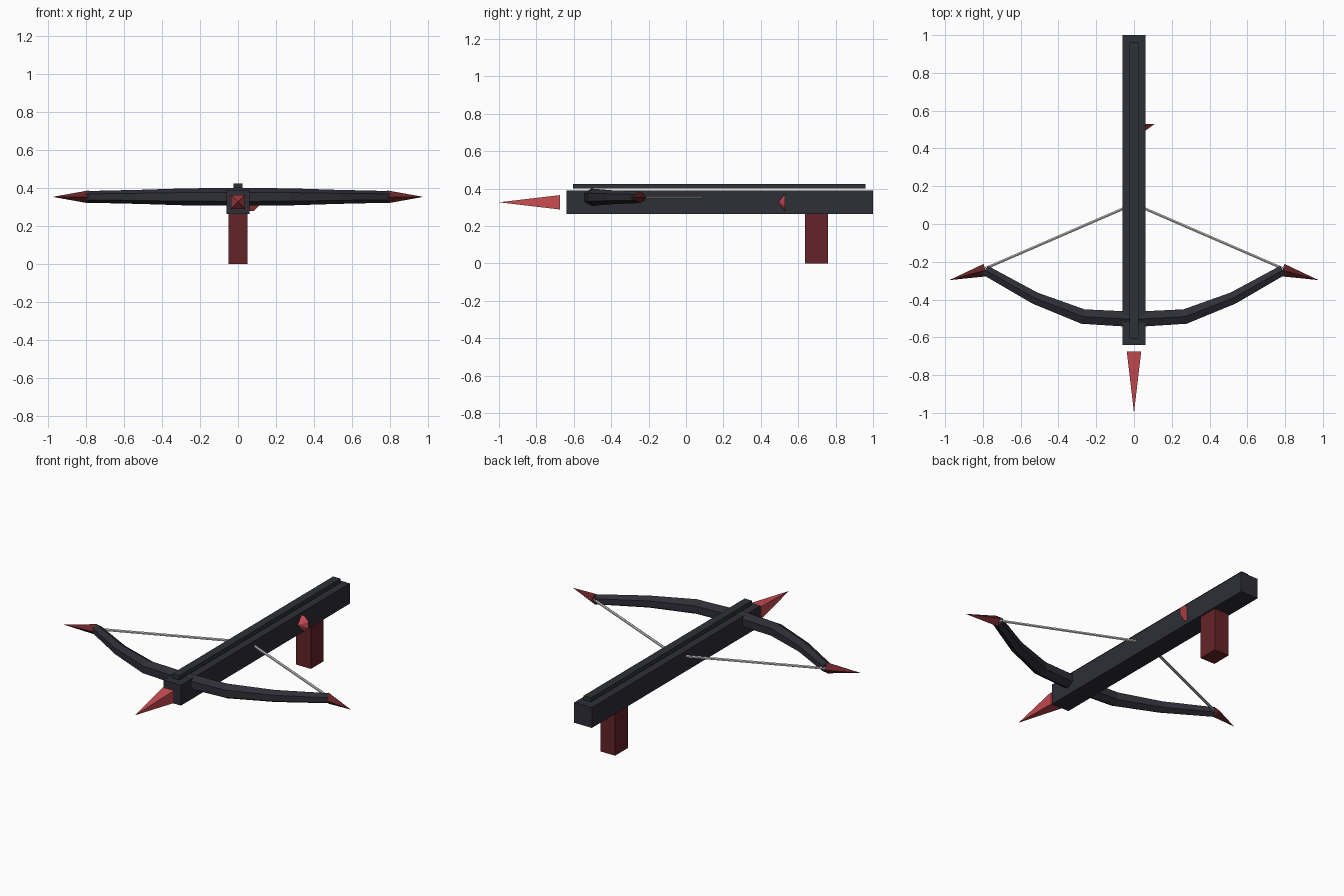
import bpy, bmesh, math
from mathutils import Vector, Matrix

if "Cube" in bpy.data.objects:
    bpy.data.objects.remove(bpy.data.objects["Cube"])


def srgb(h):
    out = []
    for i in (0, 2, 4):
        c = int(h[i:i + 2], 16) / 255
        out.append(c / 12.92 if c <= 0.04045 else ((c + 0.055) / 1.055) ** 2.4)
    return (*out, 1.0)


def material(name, h):
    m = bpy.data.materials.new(name)
    m.diffuse_color = srgb(h)
    m.use_nodes = True
    m.node_tree.nodes["Principled BSDF"].inputs["Base Color"].default_value = m.diffuse_color
    return m


CHARCOAL = material("charcoal", "2E2E37")
RAIL = material("dark slate", "2E3236")
MAROON = material("maroon", "652427")
RED = material("bright red", "C94C52")
GREY = material("string grey", "CFCFCF")


def finish(name, bm, mat):
    bmesh.ops.recalc_face_normals(bm, faces=bm.faces)
    me = bpy.data.meshes.new(name)
    bm.to_mesh(me)
    bm.free()
    me.materials.append(mat)
    ob = bpy.data.objects.new(name, me)
    bpy.context.collection.objects.link(ob)
    return ob


def box(name, lo, hi, mat):
    lo, hi = Vector(lo), Vector(hi)
    bm = bmesh.new()
    bmesh.ops.create_cube(bm, size=1, matrix=Matrix.Translation((lo + hi) / 2)
                          @ Matrix.Diagonal((*(hi - lo), 1)))
    return finish(name, bm, mat)


def tube(name, path, radii, sides, mat, turn=0.0):
    """Faceted tube along a path; a zero last radius makes a point."""
    pts = [Vector(p) for p in path]
    bm = bmesh.new()
    rings = []
    for i, (p, r) in enumerate(zip(pts, radii)):
        if r == 0:
            rings.append([bm.verts.new(p)])
            continue
        d = (pts[min(i + 1, len(pts) - 1)] - pts[max(i - 1, 0)]).normalized()
        u = Vector((0, 0, 1))
        v = d.cross(u)
        angles = [turn + 2 * math.pi * k / sides for k in range(sides)]
        rings.append([bm.verts.new(p + r * (u * math.cos(a) + v * math.sin(a))) for a in angles])
    for a, b in zip(rings, rings[1:]):
        for k in range(sides):
            n = (k + 1) % sides
            bm.faces.new((a[k], a[n], b[0]) if len(b) == 1 else (a[k], a[n], b[n], b[k]))
    for ring in (rings[0], rings[-1]):
        if len(ring) > 2:
            bm.faces.new(ring)
    return finish(name, bm, mat)


# Stock, bolt rail and grip
box("stock", (-0.06, -0.64, 0.265), (0.06, 1.0, 0.39), CHARCOAL)
box("bolt_rail", (-0.025, -0.605, 0.4), (0.025, 0.96, 0.425), RAIL)
box("grip", (-0.05, 0.637, 0.0), (0.05, 0.76, 0.265), MAROON)

# Front spike (square pyramid) and side trigger (shallow cone)
tube("front_spike", [(0, -0.675, 0.327), (0, -1.0, 0.327)], [0.054, 0], 4, RED, math.pi / 4)
tube("trigger", [(0.062, 0.53, 0.327), (0.062, 0.495, 0.327)], [0.052, 0], 8, RED, math.pi / 8)

# Curved bow arms in one tapered piece
Z = 0.354
half = [(0.27, -0.49, 0.045), (0.525, -0.392, 0.037), (0.787, -0.245, 0.031)]
arc = [(-x, y, r) for x, y, r in reversed(half)] + [(0, -0.505, 0.047)] + half
tube("bow_arms", [(x, y, Z) for x, y, r in arc], [r for x, y, r in arc], 6, CHARCOAL)

# Arm tips and string halves on both sides
for side, s in (("right", 1), ("left", -1)):
    tube(side + "_arm_tip", [(s * 0.787, -0.244, Z), (s * 0.977, -0.297, Z)], [0.034, 0], 4, MAROON)
    tube(side + "_string", [(s * 0.787, -0.235, Z), (0, 0.106, Z)], [0.008, 0.008], 6, GREY)
